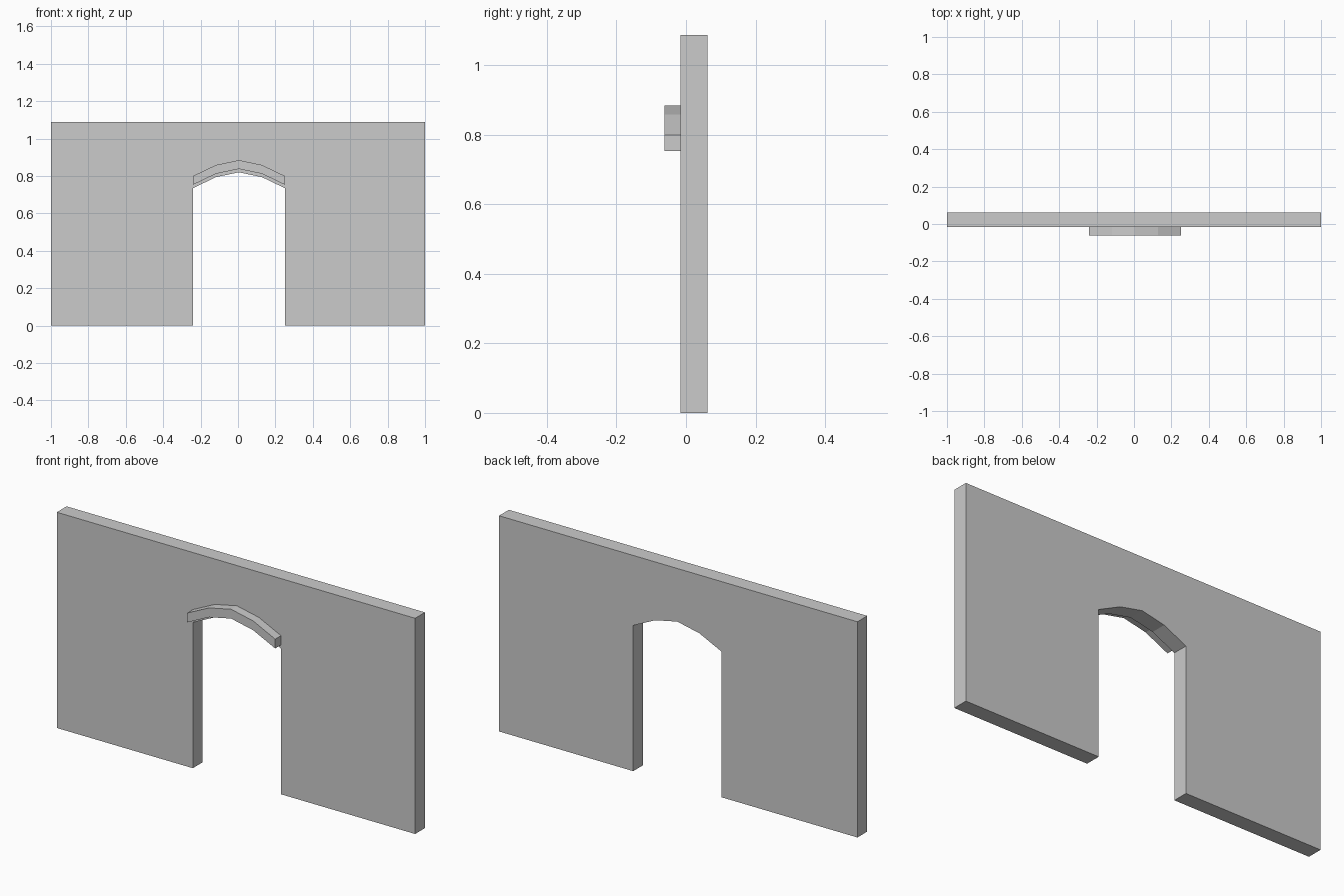
import bpy, bmesh

if "Cube" in bpy.data.objects:
    bpy.data.objects.remove(bpy.data.objects["Cube"])

CX, STEP = 0.005, 0.123            # opening centre and arch segment width
RISE = [0.0, 0.059, 0.085, 0.059, 0.0]


def arch(spring):
    """Five-point arch line, left to right, starting at height spring."""
    return [(CX + (i - 2) * STEP, spring + r) for i, r in enumerate(RISE)]


def extrude_profile(name, outline, y0, y1):
    """Solid made by extruding an x-z outline from y0 to y1."""
    bm = bmesh.new()
    face = bm.faces.new([bm.verts.new((x, y0, z)) for x, z in outline])
    res = bmesh.ops.extrude_face_region(bm, geom=[face], use_keep_orig=True)
    verts = [v for v in res["geom"] if isinstance(v, bmesh.types.BMVert)]
    bmesh.ops.translate(bm, verts=verts, vec=(0, y1 - y0, 0))
    bmesh.ops.recalc_face_normals(bm, faces=bm.faces)
    mesh = bpy.data.meshes.new(name)
    bm.to_mesh(mesh)
    bm.free()
    obj = bpy.data.objects.new(name, mesh)
    bpy.context.collection.objects.link(obj)
    return obj


# Wall with arched doorway
left, right = CX - 2 * STEP, CX + 2 * STEP
wall = [(-1, 0), (left, 0)] + arch(0.735) + [(right, 0), (1, 0), (1, 1.088), (-1, 1.088)]
extrude_profile("wall", wall, -0.016, 0.062)

# Projecting hood moulding over the doorway
hood = arch(0.753) + arch(0.80)[::-1]
extrude_profile("arch_hood", hood, -0.062, -0.016)
